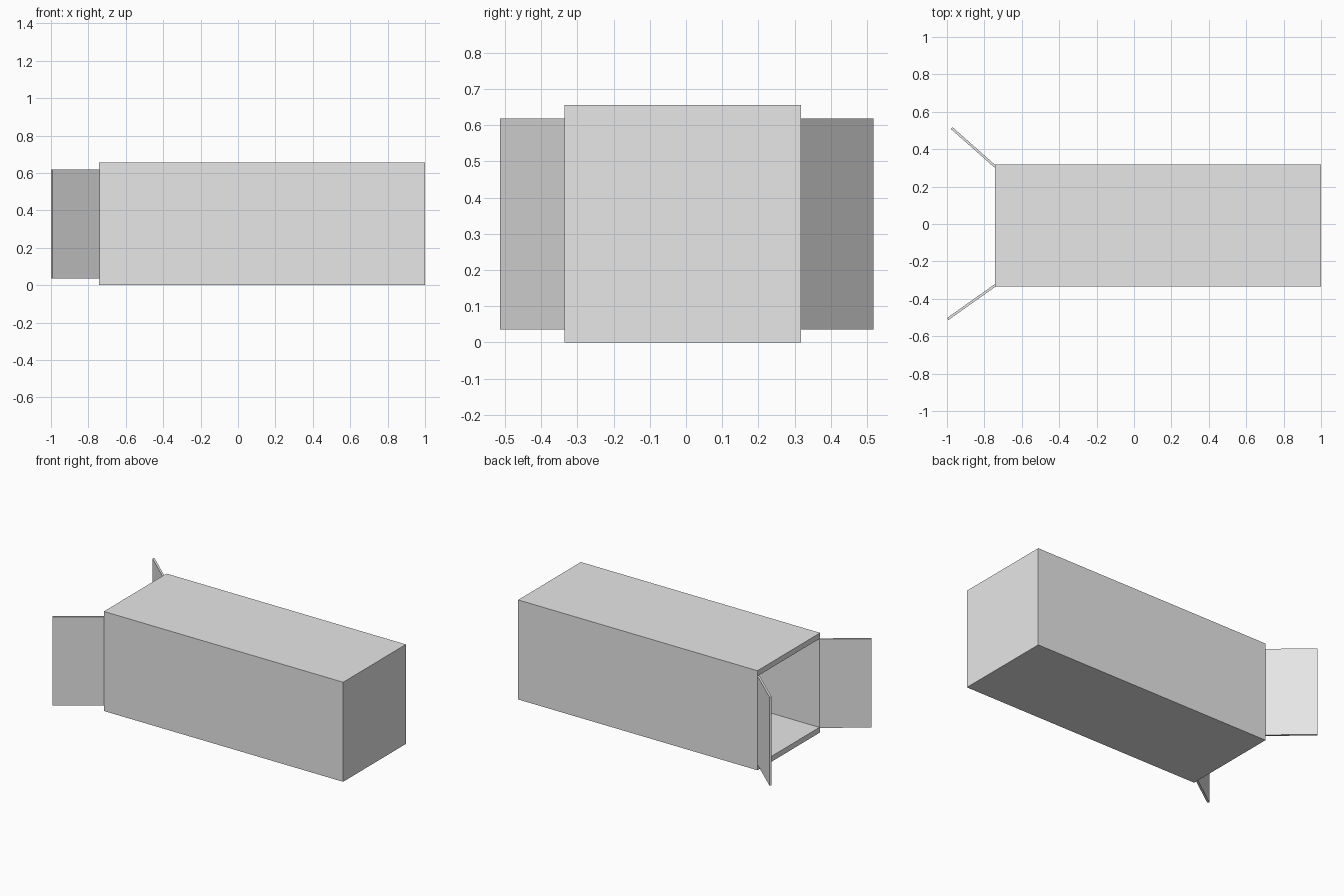
import bpy, bmesh, math
from mathutils import Vector, Matrix

cube = bpy.data.objects.get("Cube")
if cube:
    bpy.data.objects.remove(cube, do_unlink=True)

grey = bpy.data.materials.new("light_grey")
grey.use_nodes = True
colour = (0.8, 0.8, 0.8, 1)
grey.diffuse_color = colour
grey.node_tree.nodes["Principled BSDF"].inputs["Base Color"].default_value = colour


def add_object(name, bm):
    bmesh.ops.recalc_face_normals(bm, faces=bm.faces)
    mesh = bpy.data.meshes.new(name)
    bm.to_mesh(mesh)
    bm.free()
    mesh.materials.append(grey)
    obj = bpy.data.objects.new(name, mesh)
    bpy.context.collection.objects.link(obj)
    return obj


def box(lo, hi):
    lo, hi = Vector(lo), Vector(hi)
    bm = bmesh.new()
    bmesh.ops.create_cube(bm, size=1)
    bmesh.ops.scale(bm, vec=hi - lo, verts=bm.verts)
    bmesh.ops.translate(bm, vec=(lo + hi) / 2, verts=bm.verts)
    return bm


# Container body: a box hollowed from its open end
lo, hi = Vector((-0.742, -0.335, 0)), Vector((1, 0.317, 0.655))
side_wall, slab, end_wall = 0.008, 0.036, 0.02
bm = box(lo, hi)
mouth = min(bm.faces, key=lambda f: f.calc_center_median().x)
rim = bmesh.ops.extrude_discrete_faces(bm, faces=[mouth])["faces"][0]
mid = (lo + hi) / 2
for v in rim.verts:
    v.co.y += side_wall if v.co.y < mid.y else -side_wall
    v.co.z += slab if v.co.z < mid.z else -slab
inner = bmesh.ops.extrude_discrete_faces(bm, faces=[rim])["faces"][0]
for v in inner.verts:
    v.co.x = hi.x - end_wall
add_object("container_body", bm)

# Two doors swung outward on the corners of the open end
for name, hinge, tip in (
    ("left_door", (-0.742, 0.307), (-0.975, 0.513)),
    ("right_door", (-0.742, -0.328), (-0.996, -0.508)),
):
    start, end = Vector(hinge), Vector(tip)
    swing = end - start
    bm = box((0, -0.0065, slab), (swing.length, 0.0065, hi.z - slab))
    door = add_object(name, bm)
    door.location = (start.x, start.y, 0)
    door.rotation_euler.z = math.atan2(swing.y, swing.x)
